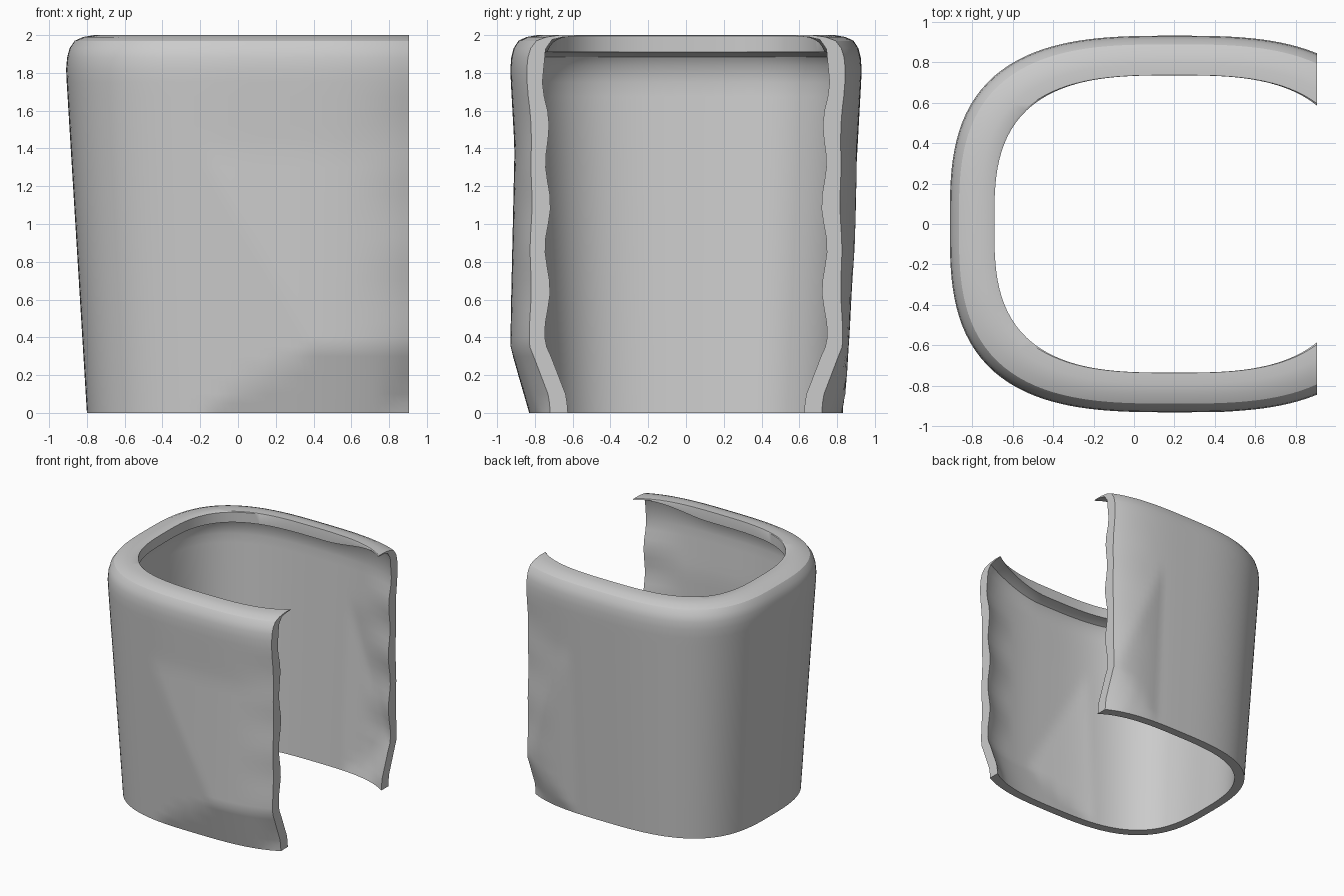
import bpy, bmesh
from math import atan2, cos, sin, pi

cube = bpy.data.objects.get("Cube")
if cube:
    bpy.data.objects.remove(cube, do_unlink=True)

CX, END, COLUMNS = 0.2, 0.905, 112   # oval centre, cut plane, columns
WALL = 0.072


def clamp(v):
    return max(0.0, min(1.0, v))


def bulge(x, z, front):
    """Outward swelling near the open ends, pinched back in at the bottom."""
    start = max(0, x - 0.75) * 0.55
    foot = (z - start) / (0.35 - start)
    ramp = (x + 0.2) / 0.6 if front else (x - 0.45) / 0.45
    return 0.082 * clamp(min(foot, ramp, (1.4 - z) / 1.05))


def ripple(x, z):
    """Wavy edge along the open ends."""
    fade = clamp((x - 0.6) / 0.3) * clamp((z - 0.3) / 0.1) * clamp((1.8 - z) / 0.1)
    return -0.014 * fade * cos(2 * pi * (z - 0.65) / 0.45)


def ring(a, b, z, kind):
    """Cubic superellipse, cut off at the open side."""
    y_end = b * (1 - ((END - CX) / a) ** 3) ** (1 / 3)
    limit = pi - atan2(y_end, END - CX)
    points = []
    for i in range(COLUMNS + 1):
        t = limit * (2 * i / COLUMNS - 1)
        c, s = -cos(t), sin(t)
        r = (abs(c / a) ** 3 + abs(s / b) ** 3) ** (-1 / 3)
        x, y, h = CX + r * c, r * s, z
        if i in (0, COLUMNS):
            x = END
        push = bulge(x, z, y < 0) + ripple(x, z) * (1 if kind == "inner" else 0.3)
        y += push if y > 0 else -push
        if kind == "lip":                 # lip thins out towards the open ends
            w = clamp((x - 0.3) / 0.6)
            h += (1.993 - z) * w * w * (3 - 2 * w) * clamp((z - 1.75) / 0.16)
        points.append((x, y, h))
    return points


# Closed wall section: outside up, over the rim, inside down
heights = [0, 0.05, 0.1, 0.2, 0.3, 0.35] + [0.4 + 0.075 * k for k in range(19)]
rings = []
for z in heights:
    k = z / 1.8
    rings.append(ring(1.0 + 0.11 * k, 0.83 + 0.1 * k, z, "outer"))
for inset, z in [(0, 1.82), (0.005, 1.88), (0.018, 1.93), (0.045, 1.97),
                 (0.09, 1.99), (0.15, 2.0), (0.205, 2.0)]:
    rings.append(ring(1.11 - inset, 0.93 - inset * 0.95, z, "outer"))
for inset, z in [(0.22, 1.995), (0.22, 1.91), (0.17, 1.905), (0.12, 1.885), (0.09, 1.84)]:
    rings.append(ring(1.11 - inset, 0.93 - inset * 0.89, z, "lip"))
for z in reversed(heights):
    k = z / 1.8
    rings.append(ring(1.0 + 0.11 * k - WALL, 0.83 + 0.1 * k - WALL, z, "inner"))

# Skin the rings and cap both open ends
bm = bmesh.new()
rows = [[bm.verts.new(p) for p in points] for points in rings]
for row, above in zip(rows, rows[1:] + rows[:1]):
    for i in range(COLUMNS):
        bm.faces.new((row[i], row[i + 1], above[i + 1], above[i]))
for i in (0, COLUMNS):
    bm.faces.new([row[i] for row in rows])
bmesh.ops.recalc_face_normals(bm, faces=bm.faces)

mesh = bpy.data.meshes.new("open_sleeve")
bm.to_mesh(mesh)
bm.free()
sleeve = bpy.data.objects.new("open_sleeve", mesh)
bpy.context.collection.objects.link(sleeve)

# Plain grey
grey = bpy.data.materials.new("plain_grey")
grey.use_nodes = True
colour = (0.6, 0.6, 0.6, 1)
grey.diffuse_color = colour
grey.node_tree.nodes["Principled BSDF"].inputs["Base Color"].default_value = colour
mesh.materials.append(grey)

bpy.context.view_layer.objects.active = sleeve
sleeve.select_set(True)
bpy.ops.object.shade_smooth_by_angle(angle=pi / 6)
